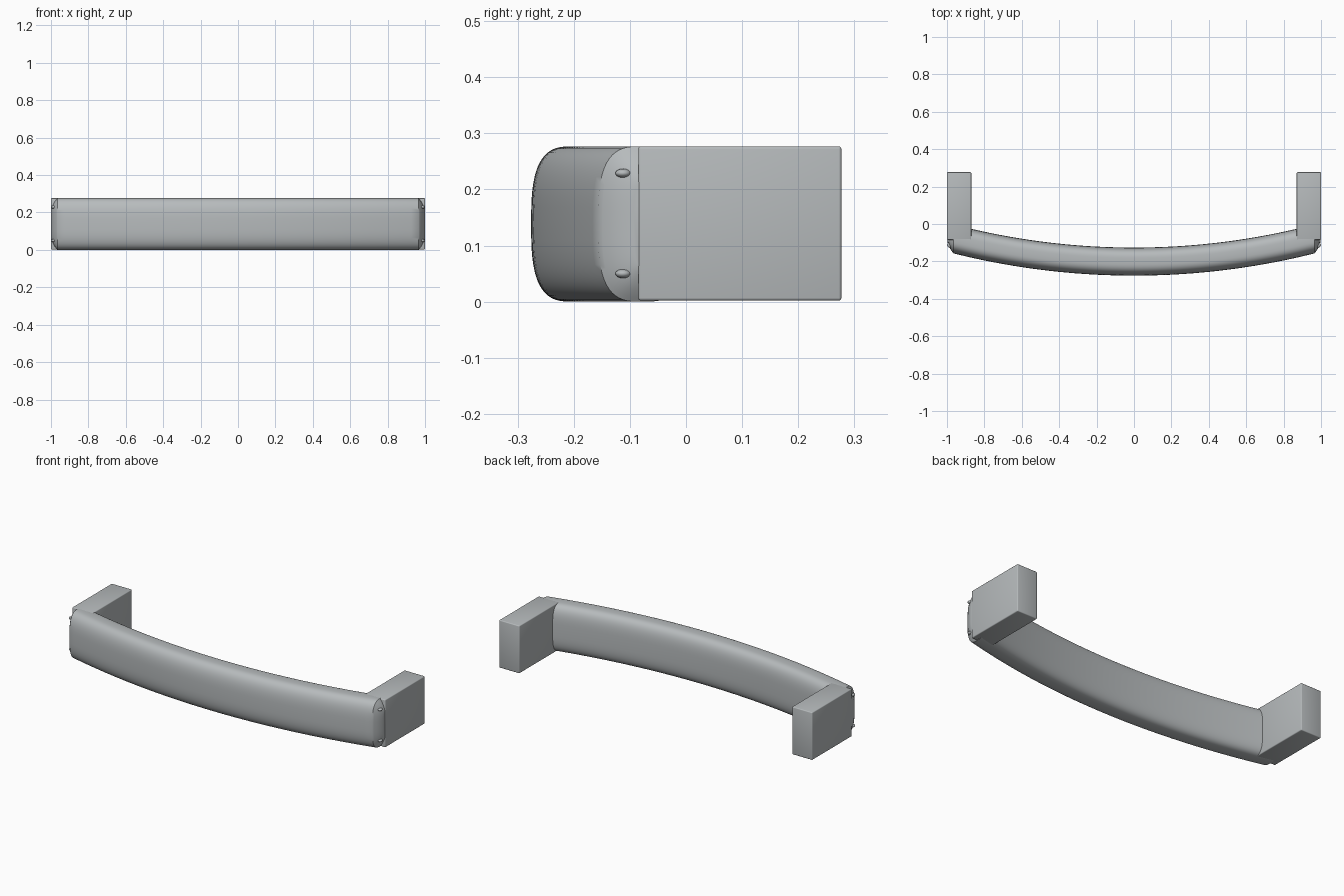
import bpy, bmesh, math

if "Cube" in bpy.data.objects:
    bpy.data.objects.remove(bpy.data.objects["Cube"])

H = 0.277          # overall height
MID = H / 2
ARC_C = 3.70       # y of the arc centre, seen from the top
R_OUT, R_IN = 3.976, 3.826

metal = bpy.data.materials.new("grey_metal")
metal.diffuse_color = (0.47, 0.495, 0.505, 1)
metal.use_nodes = True
metal.node_tree.nodes["Principled BSDF"].inputs["Base Color"].default_value = metal.diffuse_color


def finish(name, bm, angle=40):
    bmesh.ops.recalc_face_normals(bm, faces=bm.faces)
    me = bpy.data.meshes.new(name)
    bm.to_mesh(me)
    bm.free()
    me.materials.append(metal)
    ob = bpy.data.objects.new(name, me)
    bpy.context.collection.objects.link(ob)
    bpy.ops.object.select_all(action='DESELECT')
    ob.select_set(True)
    bpy.context.view_layer.objects.active = ob
    bpy.ops.object.shade_smooth_by_angle(angle=math.radians(angle))
    return ob


def section(bm, x, path_x, inset, n=64):
    """Rounded grip cross-section in the y-z plane, placed at x."""
    front = ARC_C - math.sqrt(R_OUT ** 2 - path_x ** 2)
    back = ARC_C - math.sqrt(R_IN ** 2 - path_x ** 2)
    cy, a, b = (front + back) / 2, (back - front) / 2 - inset, MID - inset
    ring = []
    for i in range(n):
        t = 2 * math.pi * i / n
        c, s = math.cos(t), math.sin(t)
        p = 2 / 3.0 if c < 0 else 2 / 3.4
        y = cy + a * math.copysign(abs(c) ** p, c)
        z = MID + b * math.copysign(abs(s) ** p, s)
        ring.append(bm.verts.new((x, y, z)))
    return ring


# Curved grip bar with domed ends behind a crease
END = 0.966
stations = [(END * i / 24, END * i / 24, 0.0) for i in range(-24, 25)]
cap = [(0.972, 0.008), (0.981, 0.021), (0.989, 0.036), (0.995, 0.052), (0.998, 0.064)]
stations = ([(-x, -END, d) for x, d in reversed(cap)] + stations
            + [(x, END, d) for x, d in cap])
bm = bmesh.new()
rings = [section(bm, *s) for s in stations]
for r0, r1 in zip(rings, rings[1:]):
    for i in range(len(r0)):
        j = (i + 1) % len(r0)
        bm.faces.new((r0[i], r0[j], r1[j], r1[i]))
bm.faces.new(rings[0])
bm.faces.new(rings[-1])
finish("grip_bar", bm)

for side, label in ((-1, "left"), (1, "right")):
    # Mounting post with a small edge bevel
    x0, x1, y0, y1, z0, z1 = 0.87, 1.0, -0.085, 0.277, 0.002, H
    bm = bmesh.new()
    bmesh.ops.create_cube(bm, size=1)
    for v in bm.verts:
        v.co.x = side * (x0 + x1) / 2 + v.co.x * (x1 - x0)
        v.co.y = (y0 + y1) / 2 + v.co.y * (y1 - y0)
        v.co.z = (z0 + z1) / 2 + v.co.z * (z1 - z0)
    bmesh.ops.bevel(bm, geom=bm.edges[:], offset=0.005, segments=3,
                    profile=0.5, affect='EDGES')
    finish(label + "_post", bm)

    # Small locating nubs on the end of the grip
    for z, where in ((0.05, "lower"), (0.229, "upper")):
        bm = bmesh.new()
        bmesh.ops.create_uvsphere(bm, u_segments=16, v_segments=10, radius=1)
        for v in bm.verts:
            v.co = (side * (0.985 + v.co.x * 0.014),
                    -0.112 + v.co.y * 0.014, z + v.co.z * 0.008)
        finish(f"{label}_{where}_nub", bm)
